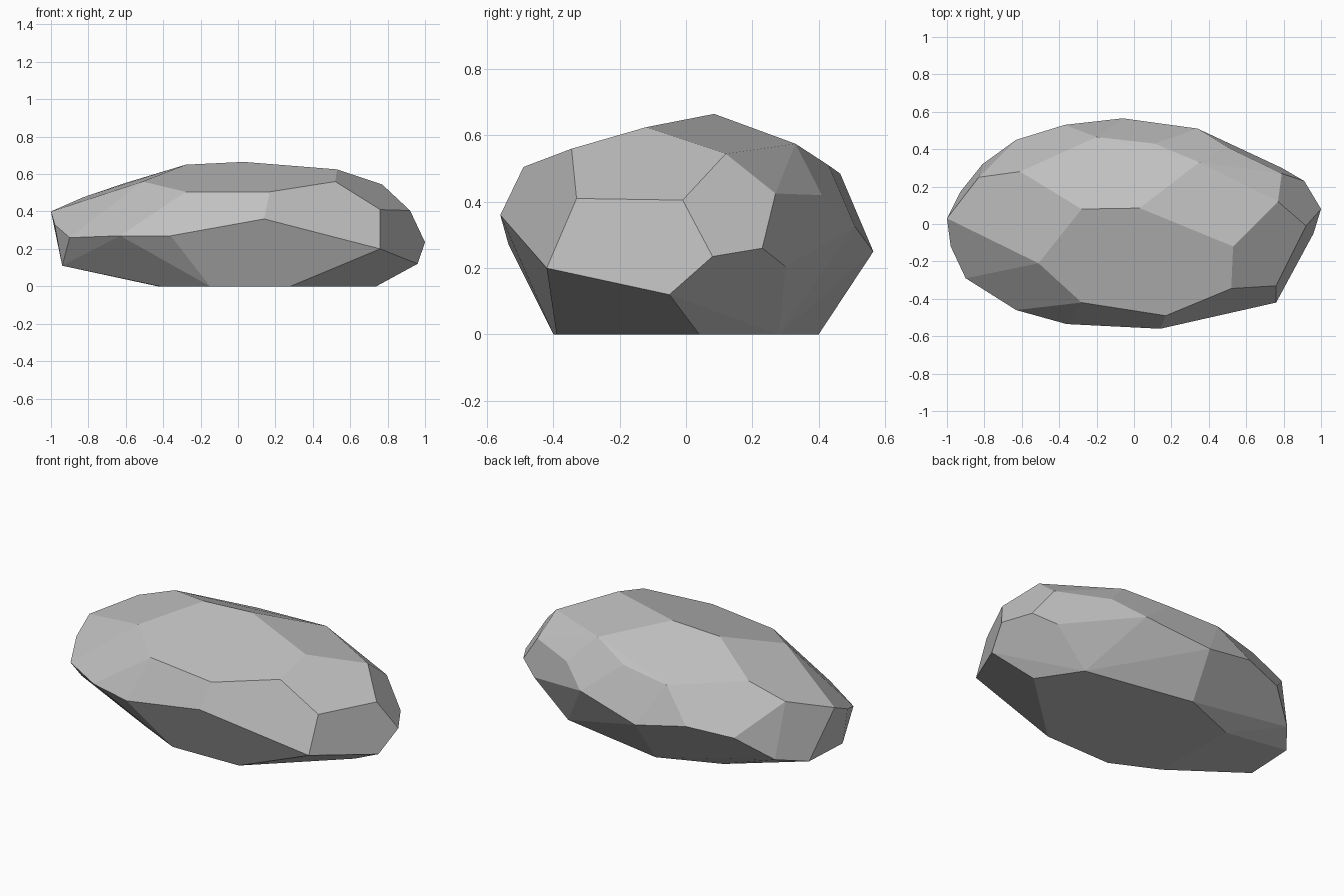
import bpy
import bmesh
import math

# Remove the default cube only
default_cube = bpy.data.objects.get("Cube")
if default_cube:
    bpy.data.objects.remove(default_cube, do_unlink=True)


def make_material(name, colour):
    material = bpy.data.materials.new(name)
    material.use_nodes = True
    material.diffuse_color = colour
    shader = next(n for n in material.node_tree.nodes if n.type == 'BSDF_PRINCIPLED')
    shader.inputs["Base Color"].default_value = colour
    return material


def make_chiselled_stone(name, corner_rings, material, merge_angle):
    """Wrap a convex skin round the corner rings and merge it into flat facets."""
    bm = bmesh.new()
    for ring in corner_rings:
        for corner in ring:
            bm.verts.new(corner)

    # Convex skin, discarding any corner that falls inside it
    bmesh.ops.convex_hull(bm, input=list(bm.verts))
    loose = [v for v in bm.verts if not v.link_faces]
    bmesh.ops.delete(bm, geom=loose, context='VERTS')

    # Join nearly level triangles into broad facets
    bmesh.ops.dissolve_limit(
        bm,
        angle_limit=math.radians(merge_angle),
        use_dissolve_boundaries=False,
        verts=list(bm.verts),
        edges=list(bm.edges),
    )
    bmesh.ops.recalc_face_normals(bm, faces=list(bm.faces))
    for face in bm.faces:
        face.smooth = False

    mesh = bpy.data.meshes.new(name)
    bm.to_mesh(mesh)
    bm.free()
    mesh.materials.append(material)
    stone = bpy.data.objects.new(name, mesh)
    bpy.context.collection.objects.link(stone)
    return stone


# Crown: corners round the upper facets
crown = [
    (.03, .085, .665), (-.28, .08, .65), (-.51, -.21, .56), (-.28, -.42, .505),
    (.17, -.49, .505), (.52, -.345, .56), (.53, -.12, .625), (.77, .12, .545),
    (.35, .33, .575), (.11, .43, .51), (-.2, .465, .485), (-.61, .28, .55),
    (-.83, .25, .475),
]

# Girdle front: corners along the widest line, left to right
girdle_front = [
    (-1, .03, .4), (-.98, -.12, .33), (-.94, -.13, .11), (-.9, -.29, .26),
    (-.63, -.46, .27), (-.36, -.535, .27), (.14, -.56, .36), (.76, -.42, .2),
    (.76, -.33, .41), (.96, -.05, .12), (.92, -.01, .405), (1, .08, .235),
]

# Girdle back: the return half of the widest line
girdle_back = [
    (.91, .23, .26), (.79, .27, .425), (.79, .3, .205), (.5, .41, .42),
    (.34, .51, .325), (-.06, .565, .25), (-.37, .53, .31), (-.63, .45, .28),
    (-.81, .32, .15), (-.93, .17, .115),
]

# Base: flat resting face
base_outline = [
    (-.42, -.27), (-.15, -.4), (.28, -.39), (.74, .04),
    (.58, .28), (-.08, .4), (-.43, .26),
]
base = [(x, y, 0) for x, y in base_outline]

stone_grey = make_material("stone grey", (.53, .53, .53, 1))
make_chiselled_stone("rock", [crown, girdle_front, girdle_back, base], stone_grey, 6)
